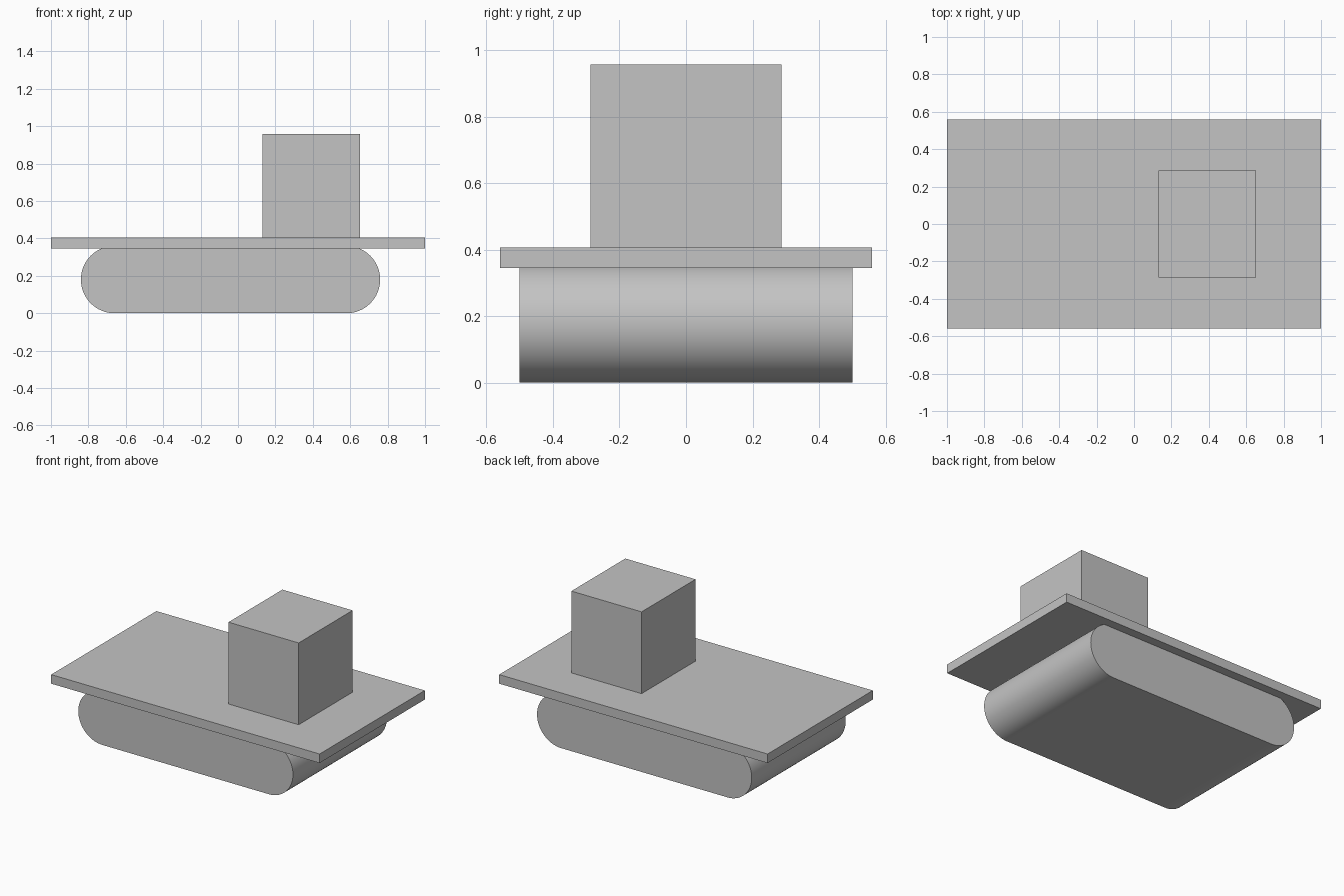
import bpy, bmesh, math

cube = bpy.data.objects.get("Cube")
if cube:
    bpy.data.objects.remove(cube, do_unlink=True)

# Single neutral grey
grey = bpy.data.materials.new("neutral_grey")
grey.use_nodes = True
colour = (0.55, 0.55, 0.55, 1)
grey.diffuse_color = colour
grey.node_tree.nodes["Principled BSDF"].inputs["Base Color"].default_value = colour


def finish(name, bm):
    bmesh.ops.recalc_face_normals(bm, faces=bm.faces)
    mesh = bpy.data.meshes.new(name)
    bm.to_mesh(mesh)
    bm.free()
    mesh.materials.append(grey)
    obj = bpy.data.objects.new(name, mesh)
    bpy.context.collection.objects.link(obj)
    return obj


def box(name, low, high):
    bm = bmesh.new()
    bmesh.ops.create_cube(bm, size=1)
    for v in bm.verts:
        v.co = [(a + b) / 2 + c * (b - a) for a, b, c in zip(low, high, v.co)]
    return finish(name, bm)


def rounded_slab(name, x_low, x_high, radius, depth, steps=32):
    """Stadium profile in the xz plane, extruded along y."""
    bm = bmesh.new()
    ring = []
    for centre, start in ((x_high - radius, -math.pi / 2), (x_low + radius, math.pi / 2)):
        for i in range(steps + 1):
            a = start + math.pi * i / steps
            ring.append(bm.verts.new((centre + radius * math.cos(a), -depth / 2,
                                      radius + radius * math.sin(a))))
    face = bm.faces.new(ring)
    new = bmesh.ops.extrude_face_region(bm, geom=[face])["geom"]
    verts = [g for g in new if isinstance(g, bmesh.types.BMVert)]
    bmesh.ops.translate(bm, verts=verts, vec=(0, depth, 0))
    obj = finish(name, bm)
    bpy.ops.object.select_all(action="DESELECT")
    obj.select_set(True)
    bpy.context.view_layer.objects.active = obj
    bpy.ops.object.shade_smooth_by_angle(angle=math.radians(30))
    return obj


# Rounded base, flat deck and upright block
rounded_slab("rounded_base", -0.84, 0.76, 0.18, 1.0)
box("deck_plate", (-1, -0.56, 0.345), (1, 0.56, 0.406))
box("cabin_block", (0.13, -0.287, 0.406), (0.653, 0.287, 0.957))
